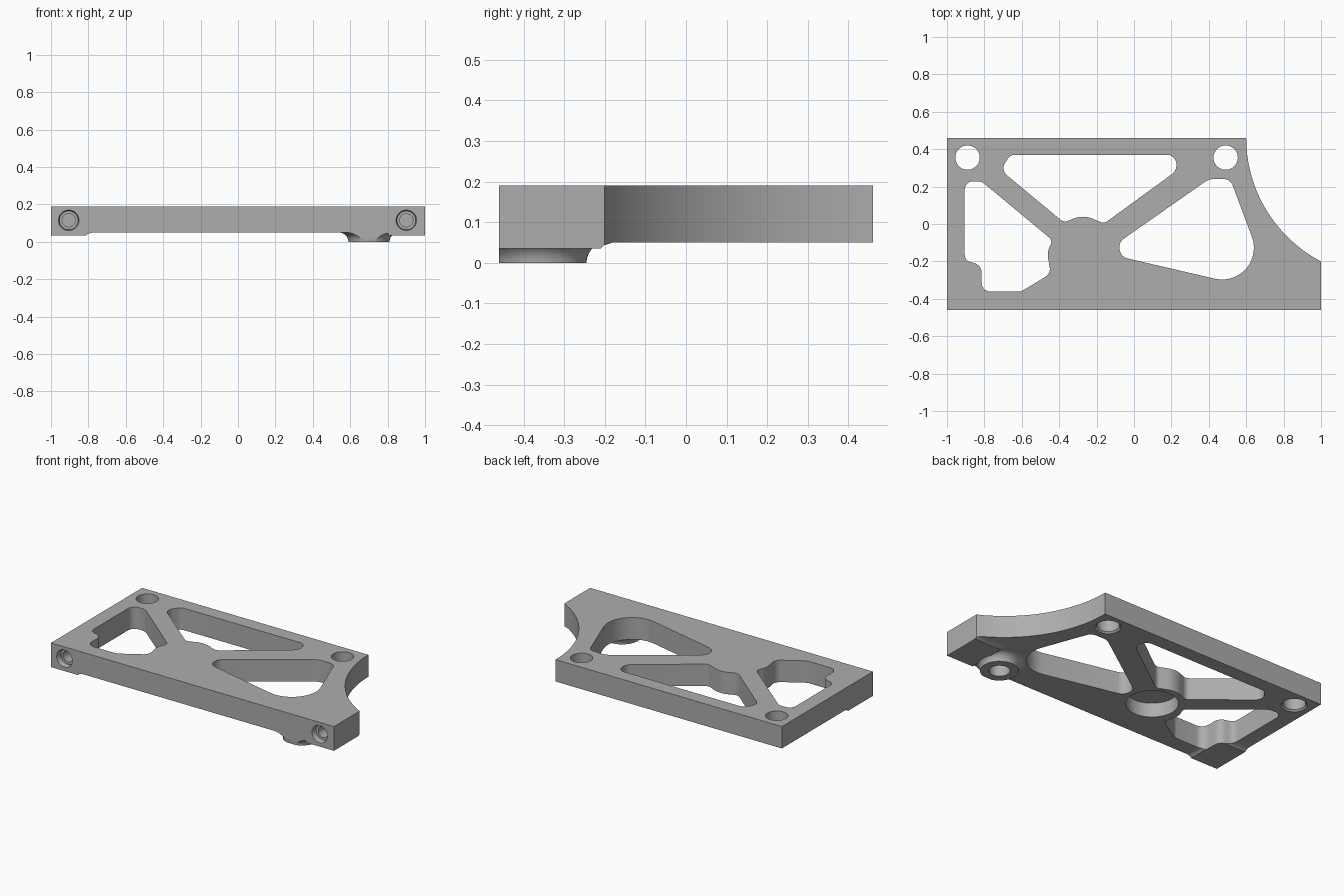
import bpy, bmesh, math
from mathutils import Vector, Matrix

cube = bpy.data.objects.get("Cube")
if cube:
    bpy.data.objects.remove(cube, do_unlink=True)

BOTTOM, TOP = 0.05, 0.19
HALF_Y = 0.46

metal = bpy.data.materials.new("matte grey metal")
metal.use_nodes = True
GREY = (0.42, 0.42, 0.42, 1)
metal.diffuse_color = GREY
metal.node_tree.nodes["Principled BSDF"].inputs["Base Color"].default_value = GREY


def make_object(name, bm):
    bmesh.ops.recalc_face_normals(bm, faces=bm.faces)
    mesh = bpy.data.meshes.new(name)
    bm.to_mesh(mesh)
    bm.free()
    mesh.materials.append(metal)
    obj = bpy.data.objects.new(name, mesh)
    bpy.context.collection.objects.link(obj)
    return obj


def loft(name, rings):
    """Closed solid through a stack of matching point rings."""
    bm = bmesh.new()
    loops = [[bm.verts.new(p) for p in ring] for ring in rings]
    n = len(loops[0])
    for a, b in zip(loops, loops[1:]):
        for i in range(n):
            j = (i + 1) % n
            bm.faces.new((a[i], a[j], b[j], b[i]))
    bm.faces.new(loops[0])
    bm.faces.new(loops[-1])
    return make_object(name, bm)


def prism(name, outline, z0, z1):
    return loft(name, [[(x, y, z) for x, y in outline] for z in (z0, z1)])


def lathe(name, profile, place=Matrix(), sides=48):
    """Turn (radius, height) points about the local z axis."""
    angles = [2 * math.pi * i / sides for i in range(sides)]
    return loft(name, [[place @ Vector((r * math.cos(a), r * math.sin(a), h))
                        for a in angles] for r, h in profile])


def rounded(corners):
    """Outline with every (x, y, radius) corner replaced by a fillet arc."""
    points = []
    for i, (x, y, r) in enumerate(corners):
        p = Vector((x, y))
        u = Vector(corners[i - 1][:2]) - p
        v = Vector(corners[(i + 1) % len(corners)][:2]) - p
        half = u.angle(v) / 2
        t = min(r / math.tan(half), 0.49 * u.length, 0.49 * v.length)
        r = t * math.tan(half)
        u.normalize()
        v.normalize()
        centre = p + (u + v).normalized() * (r / math.sin(half))
        start, end = p + u * t - centre, p + v * t - centre
        sweep = math.pi - 2 * half
        steps = max(3, math.ceil(sweep / math.radians(9)))
        for k in range(steps + 1):
            f = k / steps
            d = (start * math.sin((1 - f) * sweep) + end * math.sin(f * sweep)) / math.sin(sweep)
            points.append(centre + d)
    return points


def combine(target, tool, operation):
    mod = target.modifiers.new(operation.lower(), 'BOOLEAN')
    mod.operation, mod.solver, mod.object = operation, 'EXACT', tool
    bpy.context.view_layer.objects.active = target
    bpy.ops.object.modifier_apply(modifier=mod.name)
    bpy.data.objects.remove(tool, do_unlink=True)


# Main plate
plate = prism("bracket_plate", [(-1, -HALF_Y), (1, -HALF_Y), (1, HALF_Y), (-1, HALF_Y)],
              BOTTOM, TOP)

# Thickened front corners with a soft run-out
for side in (-1, 1):
    rings = []
    for grow, z in ((0, 0.035), (0.008, 0.043), (0.03, BOTTOM), (0.03, 0.1)):
        inner, back = side * (0.81 - grow), -0.21 + grow
        rings.append([(side, -HALF_Y, z), (inner, -HALF_Y, z), (inner, back, z), (side, back, z)])
    combine(plate, loft("corner_pad", rings), 'UNION')

# Flared foot, trimmed flush with the front
flare = [(0.16 - 0.05 * math.cos(a), 0.05 * math.sin(a))
         for a in (math.radians(10 * k) for k in range(10))]
foot = lathe("foot", flare + [(0.16, 0.08)], Matrix.Translation((0.7, -0.355, 0)))
trim = prism("foot_trim", [(0.4, -0.7), (1, -0.7), (1, -HALF_Y), (0.4, -HALF_Y)], -0.1, 0.3)
combine(foot, trim, 'DIFFERENCE')
combine(plate, foot, 'UNION')

# Sweeping concave corner
combine(plate, lathe("corner_sweep", [(0.745, -0.1), (0.745, 0.3)],
                     Matrix.Translation((1.345, HALF_Y, 0)), 160), 'DIFFERENCE')

# Lightening pockets through the plate
pockets = {
    "back_pocket": [(-0.66, 0.37, 0.04), (-0.715, 0.29, 0.05), (-0.375, 0.008, 0.04),
                    (-0.27, 0.05, 0.18), (-0.16, 0.002, 0.04), (0.235, 0.29, 0.06),
                    (0.215, 0.37, 0.05)],
    "side_pocket": [(-0.905, 0.228, 0.06), (-0.815, 0.228, 0.06), (-0.435, -0.088, 0.03),
                    (-0.465, -0.15, 0.18), (-0.445, -0.265, 0.05), (-0.605, -0.362, 0.06),
                    (-0.815, -0.362, 0.05), (-0.815, -0.22, 0.05), (-0.905, -0.195, 0.04)],
    "front_pocket": [(-0.085, -0.1, 0.06), (0.4, 0.24, 0.08), (0.515, 0.24, 0.05),
                     (0.741, -0.364, 0.2), (-0.07, -0.176, 0.06)],
}
for name, corners in pockets.items():
    combine(plate, prism(name, rounded(corners), -0.1, 0.3), 'DIFFERENCE')

# Back bolt holes, chamfered underneath
for x in (-0.89, 0.49):
    combine(plate, lathe("bolt_hole", [(0.075, 0.04), (0.075, BOTTOM), (0.065, 0.06), (0.065, 0.3)],
                         Matrix.Translation((x, 0.355, 0))), 'DIFFERENCE')

# Blind hub recess and foot socket on the underside
for x, y, r, low, high in ((-0.26, -0.15, 0.15, 0.02, 0.14), (0.7, -0.355, 0.06, -0.05, 0.12)):
    combine(plate, lathe("blind_hole", [(r, low), (r, high)],
                         Matrix.Translation((x, y, 0))), 'DIFFERENCE')

# Stepped screw holes in the front edge
for x in (-0.905, 0.9):
    place = Matrix.Translation((x, -HALF_Y, 0.115)) @ Matrix.Rotation(-math.pi / 2, 4, 'X')
    combine(plate, lathe("screw_hole", [(0.055, -0.05), (0.055, 0), (0.05, 0.01), (0.05, 0.035),
                                        (0.035, 0.035), (0.035, 0.2)], place), 'DIFFERENCE')

# Smooth curves, crisp edges
bpy.ops.object.select_all(action='DESELECT')
plate.select_set(True)
bpy.context.view_layer.objects.active = plate
bpy.ops.object.shade_smooth_by_angle(angle=math.radians(30))
